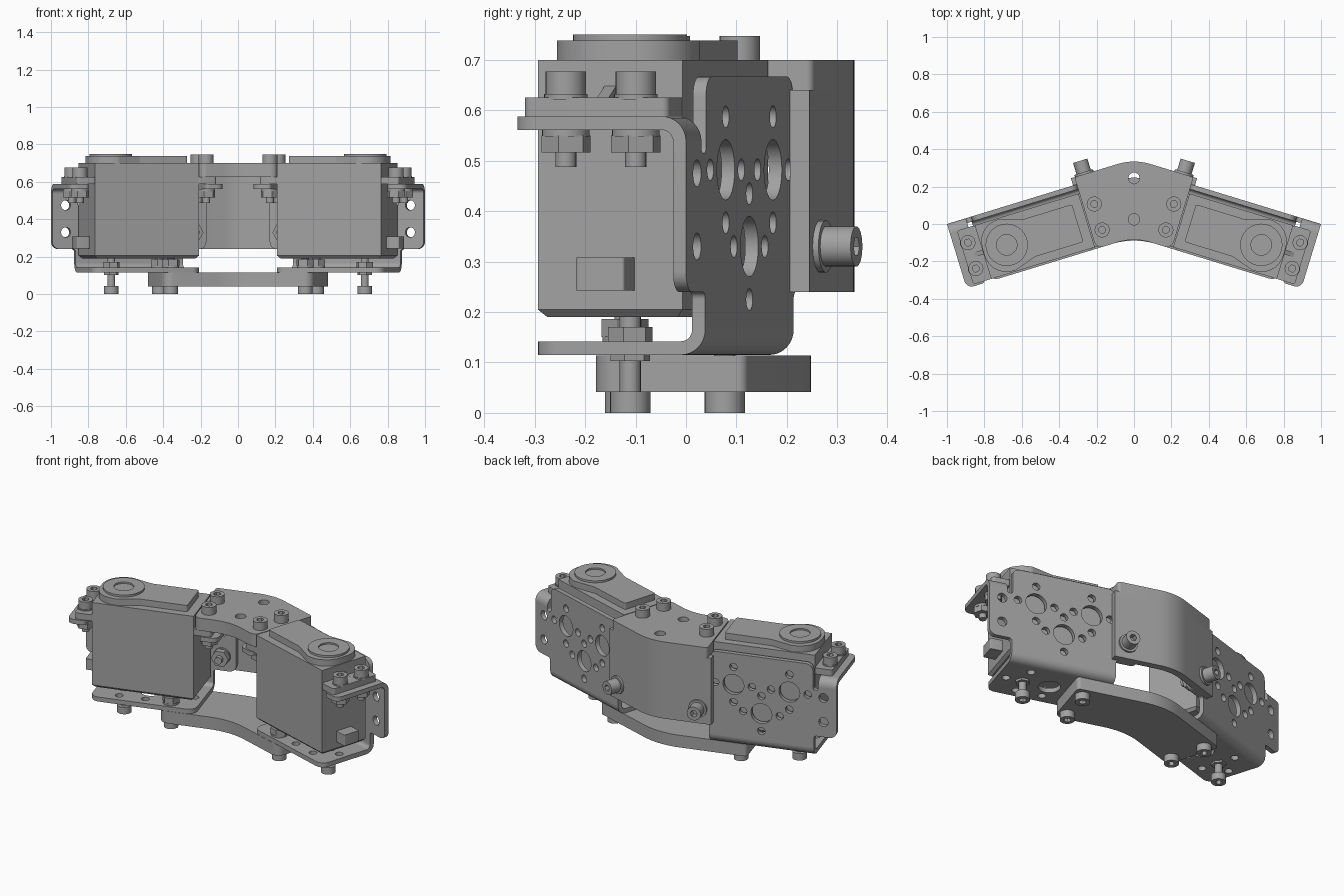
import bpy, bmesh
from math import sin, cos, tan, atan2, pi, radians
from mathutils import Matrix, Vector

if "Cube" in bpy.data.objects:
    bpy.data.objects.remove(bpy.data.objects["Cube"])

grey = bpy.data.materials.new("metal_grey")
grey.use_nodes = True
grey.diffuse_color = (0.36, 0.36, 0.36, 1)
grey.node_tree.nodes["Principled BSDF"].inputs["Base Color"].default_value = (0.36, 0.36, 0.36, 1)

# Module frame: origin at the outer back corner, u outward, v backward
TILT = radians(17)
MODULE = Matrix.Translation((1, 0, 0)) @ Matrix.Rotation(-TILT, 4, "Z")
MID = -0.43          # centre of a module along u
AXIS = -0.2          # centre line of the motor along v
GAUGE = 0.027        # sheet thickness
BEND = 0.05          # outer bend radius
UPRIGHT = MODULE @ Matrix.Rotation(pi / 2, 4, "X")      # u, z, -v
SECTION = MODULE @ Matrix(((0, 0, 1, 0), (1, 0, 0, 0), (0, 1, 0, 0), (0, 0, 0, 1)))  # v, z, u


def circle(x, y, r, n=24):
    return [(x + r * cos(2 * pi * i / n), y + r * sin(2 * pi * i / n)) for i in range(n)]


def fillet(points, steps=6):
    """Round each (x, y, r) corner of an outline."""
    out = []
    for i, (x, y, r) in enumerate(points):
        p = Vector((x, y))
        if r == 0:
            out.append((x, y))
            continue
        a = (Vector(points[i - 1][:2]) - p).normalized()
        b = (Vector(points[(i + 1) % len(points)][:2]) - p).normalized()
        half = a.angle(b) / 2
        c = p + (a + b).normalized() * (r / sin(half))
        s, e = p + a * (r / tan(half)) - c, p + b * (r / tan(half)) - c
        start = atan2(s.y, s.x)
        sweep = (atan2(e.y, e.x) - start + pi) % (2 * pi) - pi
        for k in range(steps + 1):
            t = start + sweep * k / steps
            out.append((c.x + r * cos(t), c.y + r * sin(t)))
    return out


def rect(x0, x1, y0, y1, r=0.0):
    return fillet([(x0, y0, r), (x1, y0, r), (x1, y1, r), (x0, y1, r)])


def solid(bm, loops, z0, z1, frame=MODULE):
    """Extrude an outline, with further loops as holes, into bm."""
    curve = bpy.data.curves.new("outline", "CURVE")
    curve.dimensions, curve.fill_mode, curve.extrude = "2D", "BOTH", (z1 - z0) / 2
    for loop in loops:
        spline = curve.splines.new("POLY")
        spline.points.add(len(loop) - 1)
        for point, co in zip(spline.points, loop):
            point.co = (co[0], co[1], 0, 1)
        spline.use_cyclic_u = True
    helper = bpy.data.objects.new("outline", curve)
    mesh = bpy.data.meshes.new_from_object(helper)
    tmp = bmesh.new()
    tmp.from_mesh(mesh)
    bmesh.ops.remove_doubles(tmp, verts=tmp.verts, dist=1e-5)
    tmp.transform(frame @ Matrix.Translation((0, 0, (z0 + z1) / 2)))
    bmesh.ops.recalc_face_normals(tmp, faces=tmp.faces)
    tmp.to_mesh(mesh)
    tmp.free()
    bm.from_mesh(mesh)
    bpy.data.objects.remove(helper)
    bpy.data.curves.remove(curve)
    bpy.data.meshes.remove(mesh)


def finish(name, bm, mirror=True):
    for f in bm.faces:
        f.smooth, f.material_index = True, 0
    for e in bm.edges:
        e.smooth = len(e.link_faces) == 2 and e.calc_face_angle(0) < radians(30)
    mesh = bpy.data.meshes.new(name)
    bm.to_mesh(mesh)
    bm.free()
    mesh.materials.clear()
    mesh.materials.append(grey)
    obj = bpy.data.objects.new(name, mesh)
    bpy.context.collection.objects.link(obj)
    if mirror:
        mod = obj.modifiers.new("mirror", "MIRROR")
        mod.use_mirror_merge = False


def screw(bm, u, v, seat, tip, nuts, frame=MODULE, head=0.047, up=1):
    """Socket-head screw on its seat, with (bottom, top, radius, sides) nuts and washers."""
    at = frame @ Matrix.Translation((u, v, seat)) @ Matrix.Rotation(0 if up > 0 else pi, 4, "X")
    solid(bm, [circle(0, 0, 0.04)], 0, head * 0.45, at)
    solid(bm, [circle(0, 0, 0.04), circle(0, 0, 0.02, 6)], head * 0.45, head, at)
    solid(bm, [circle(0, 0, 0.021, 16)], -abs(seat - tip), 0.005, at)
    for z0, z1, r, n in nuts:
        solid(bm, [circle(u, v, r, n)], z0, z1, frame)


# Motor body with chamfered base, mounting ears, ribs and cable stub
body = bmesh.new()
bmesh.ops.create_cube(body, size=1, matrix=Matrix.Translation((MID, AXIS, 0.445)) @ Matrix.Diagonal((0.58, 0.3, 0.51, 1)))
base = [e for e in body.edges if all(v.co.z < 0.3 for v in e.verts)]
bmesh.ops.bevel(body, geom=base, offset=0.015, segments=1, affect="EDGES")
body.transform(MODULE)
finish("motor_body", body)

ears = bmesh.new()
for s in (-1, 1):
    a, b = sorted((MID + s * 0.285, MID + s * 0.39))
    solid(ears, [rect(a, b, -0.35, -0.05, 0.015)], 0.588, 0.625)
solid(ears, [[(MID + 0.285, 0.62), (MID + 0.35, 0.62), (MID + 0.285, 0.65)]], -AXIS - 0.012, -AXIS + 0.012, UPRIGHT)
finish("motor_ears", ears)

stub = bmesh.new()
solid(stub, [rect(-0.15, -0.07, -0.25, -0.15, 0.006)], 0.243, 0.308)
finish("cable_stub", stub)

# Gear cover and output boss on top of the motor
HUB = -0.273
cover = bmesh.new()
solid(cover, [fillet([(HUB, -0.345, 0.05), (HUB + 0.13, -0.33, 0.12), (HUB + 0.13, -0.07, 0.12), (HUB, -0.055, 0.05),
                      (HUB - 0.13, -0.095, 0.02), (-0.67, -0.095, 0.01), (-0.67, -0.305, 0.01),
                      (HUB - 0.13, -0.305, 0.02)])], 0.698, 0.738)
finish("gear_cover", cover)
boss = bmesh.new()
solid(boss, [circle(HUB, AXIS, 0.113, 40), circle(HUB, AXIS, 0.055)], 0.73, 0.75)
solid(boss, [circle(HUB, AXIS, 0.055)], 0.73, 0.741)
finish("output_boss", boss)

# Sheet-metal bracket: pierced back plate, bends and flanges
half = [(0.30, 0.165, 0), (0.30, 0.24, 0.015), (0.43, 0.24, 0.04), (0.43, 0.538, 0), (0.325, 0.538, 0),
        (0.325, 0.515, 0.01), (0.295, 0.515, 0.01), (0.295, 0.667, 0.04)]
outline = [(MID + s, z, r) for s, z, r in half] + [(MID - s, z, r) for s, z, r in reversed(half)]
holes = []
small = set()
for s, z in ((-0.16, 0.482), (0.16, 0.482), (0, 0.33)):
    holes.append(circle(MID + s, z, 0.06, 32))
    small |= {(s + 0.105, z), (s - 0.105, z), (s, z + 0.105), (s, z - 0.105)}
holes += [circle(MID + s, z, 0.022, 16) for s, z in sorted(small)]
holes += [circle(MID + s, z, 0.027, 16) for s in (-0.355, 0.355) for z in (0.33, 0.475)]
bracket = bmesh.new()
solid(bracket, [fillet(outline)] + holes, 0, GAUGE, UPRIGHT)


def bend(cz, direction, u0, u1):
    arc = [i * pi / 16 for i in range(9)]
    ring = [(-BEND + BEND * cos(t), cz + direction * BEND * sin(t)) for t in arc]
    ring += [(-BEND + (BEND - GAUGE) * cos(t), cz + direction * (BEND - GAUGE) * sin(t)) for t in reversed(arc)]
    solid(bracket, [ring], u0, u1, SECTION)


bend(0.165, -1, MID - 0.30, MID + 0.30)
pattern = [(s, v) for s in (-0.15, 0.15) for v in (-0.096, AXIS, -0.303)] + [(-0.25, AXIS), (0.25, AXIS), (0, -0.303)]
solid(bracket, [fillet([(MID - 0.3, -BEND, 0), (MID - 0.3, -0.36, 0.05), (MID + 0.3, -0.36, 0.05), (MID + 0.3, -BEND, 0)])]
      + [circle(MID + s, v, 0.022, 16) for s, v in pattern] + [circle(MID, AXIS, 0.06)], 0.115, 0.115 + GAUGE)
for s in (-1, 1):
    inner, outer = MID + s * 0.325, MID + s * 0.43
    bend(0.538, 1, min(inner, outer), max(inner, outer))
    solid(bracket, [fillet([(inner, -BEND, 0), (inner, -0.36, 0.02), (outer, -0.36, 0.04), (outer, -BEND, 0)])],
          0.588 - GAUGE, 0.588)
finish("motor_bracket", bracket)


# Chevron joining parts, spanning both modules
def chevron(front, back, end, front_r, back_r, corner):
    def at(u, v):
        p = MODULE @ Vector((u, v, 0))
        return p.x, p.y
    def centre(v):
        return 0, (v + sin(TILT)) / cos(TILT)
    side = [(*at(end, front), corner), (*at(end, back), corner * 0.4)]
    return fillet([(*centre(front), front_r)] + side + [(*centre(back), back_r)]
                  + [(-x, y, r) for x, y, r in reversed(side)], 10)


WORLD = Matrix.Identity(4)
top = bmesh.new()
solid(top, [chevron(-0.36, 0.04, -0.725, 0.3, 0.3, 0.04), circle(0, 0.245, 0.03), circle(0, 0.025, 0.03)], 0.625, 0.70, WORLD)
finish("top_joint_plate", top, False)
wall = bmesh.new()
solid(wall, [chevron(0.0, 0.04, -0.705, 0.26, 0.3, 0)], 0.24, 0.64, WORLD)
finish("rear_joint_wall", wall, False)
low = bmesh.new()
solid(low, [chevron(-0.36, -0.038, -0.525, 0.4, 0.4, 0.05)], 0.041, 0.114, WORLD)
finish("lower_joint_plate", low, False)

# Fasteners
ear_nuts = [(0.548, 0.561, 0.047, 24), (0.516, 0.55, 0.05, 6)]
bolts = bmesh.new()
for v in (-0.128, -0.273):
    screw(bolts, -0.078, v, 0.63, 0.488, ear_nuts + [(0.62, 0.632, 0.043, 24)])
    screw(bolts, -0.784, v, 0.70, 0.488, ear_nuts)
finish("ear_screws", bolts)

bolts = bmesh.new()
for v in (-0.096, -0.303):
    screw(bolts, -0.577, v, 0.041, 0.2, [(0.14, 0.152, 0.045, 24), (0.15, 0.186, 0.048, 6)], head=0.041, up=-1)
screw(bolts, -0.276, AXIS, 0.042, 0.19, [(0.103, 0.117, 0.04, 6), (0.14, 0.17, 0.045, 6)], head=0.042, up=-1)
finish("lower_screws", bolts)

bolts = bmesh.new()
screw(bolts, -0.78, -0.33, 0.05, -0.1, [(0.038, 0.052, 0.052, 24), (-0.04, -0.025, 0.048, 24), (-0.075, -0.038, 0.05, 6)],
      MODULE @ Matrix.Rotation(-pi / 2, 4, "X"), 0.065)
finish("rear_screws", bolts)
